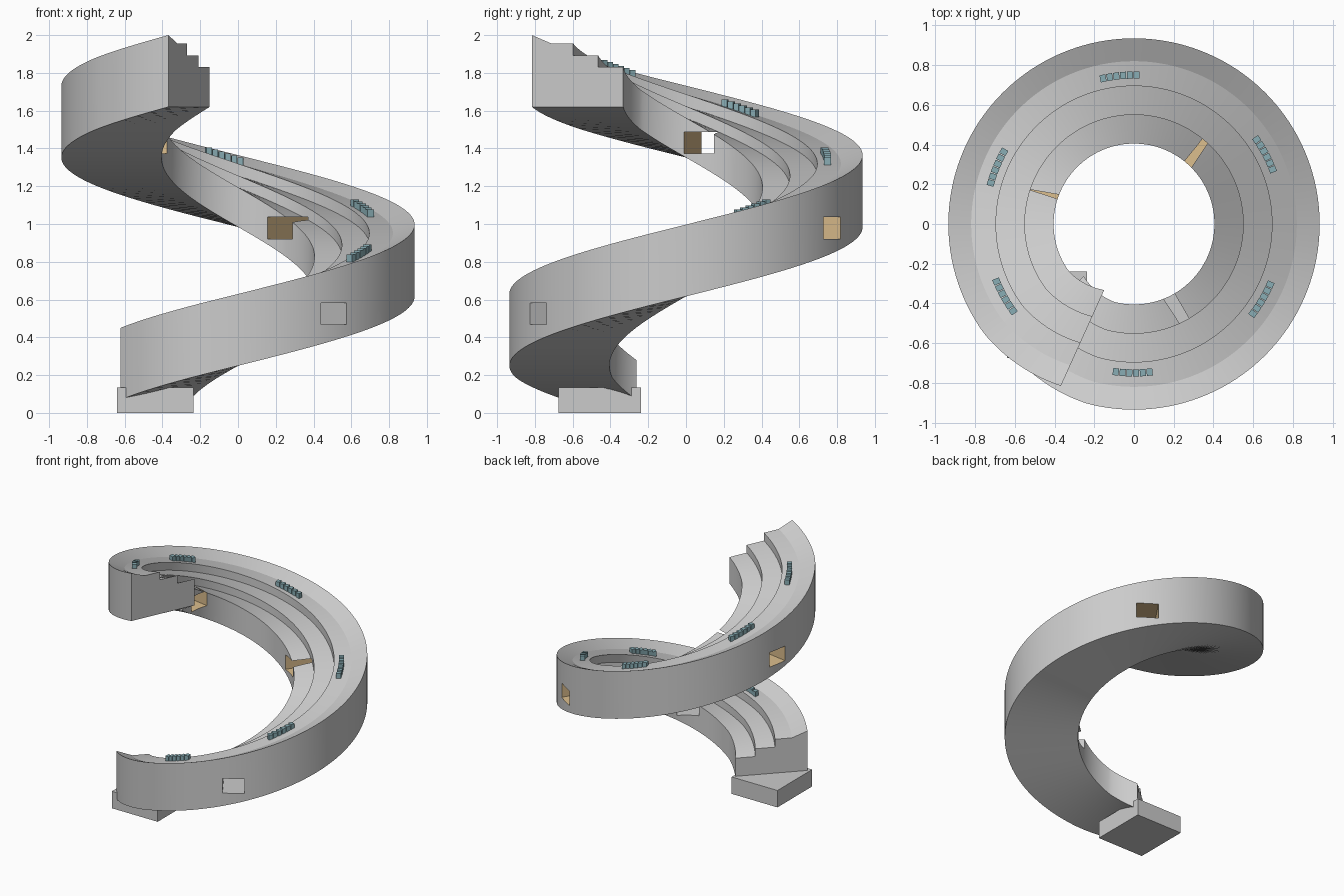
import bpy, bmesh, math
from mathutils import Matrix

if "Cube" in bpy.data.objects:
    bpy.data.objects.remove(bpy.data.objects["Cube"])

START, END = 226.0, 605.7          # sweep angles in degrees
Z0, RISE = 0.07, 1.55              # underside height at start, total climb
SEGS = 220


def underside(deg):
    return Z0 + RISE * (deg - START) / (END - START)


def pull_in(deg):
    # the path tightens slightly near both ends
    t = min(deg - START, END - deg) / 30
    return 0.04 * max(0.0, 1 - t) ** 1.2


def material(name, rgb):
    m = bpy.data.materials.new(name)
    m.diffuse_color = (*rgb, 1)
    m.use_nodes = True
    m.node_tree.nodes["Principled BSDF"].inputs["Base Color"].default_value = m.diffuse_color
    return m


def finish(bm, name, mat=None):
    bmesh.ops.recalc_face_normals(bm, faces=bm.faces)
    me = bpy.data.meshes.new(name)
    bm.to_mesh(me)
    bm.free()
    ob = bpy.data.objects.new(name, me)
    bpy.context.collection.objects.link(ob)
    if mat:
        me.materials.append(mat)
    return ob


def add_box(bm, size, loc, deg=0):
    m = (Matrix.Translation(loc) @ Matrix.Rotation(math.radians(deg), 4, 'Z')
         @ Matrix.Diagonal((*size, 1)))
    return bmesh.ops.create_cube(bm, size=1, matrix=m)


def polar(r, deg, z):
    a = math.radians(deg)
    return (r * math.cos(a), r * math.sin(a), z)


grey = material("stone_grey", (0.8, 0.82, 0.8))
orange = material("tunnel_orange", (0.72, 0.52, 0.27))
teal = material("seat_teal", (0.25, 0.42, 0.46))

# Helical ramp: stepped cross-section (radius, height) swept round the axis
profile = [(0.405, 0), (0.935, 0), (0.935, 0.38), (0.82, 0.335), (0.695, 0.335),
           (0.695, 0.272), (0.55, 0.272), (0.55, 0.21), (0.405, 0.21)]
bm = bmesh.new()
rings = []
for i in range(SEGS + 1):
    d = START + (END - START) * i / SEGS
    rings.append([bm.verts.new(polar(r - pull_in(d), d, underside(d) + h))
                  for r, h in profile])
n = len(profile)
for a, b in zip(rings, rings[1:]):
    for k in range(n):
        bm.faces.new((a[k], a[(k + 1) % n], b[(k + 1) % n], b[k]))
bm.faces.new(rings[0])
bm.faces.new(rings[-1])
ramp = finish(bm, "spiral_ramp", grey)

# Radial tunnels cut through the ramp, the upper two lined in orange
for i, (deg, z, mat) in enumerate([(303, 0.525, grey), (416, 0.978, orange),
                                   (530, 1.43, orange)]):
    bm = bmesh.new()
    add_box(bm, (0.9, 0.16, 0.116), polar(0.68, deg, z), deg)
    cutter = finish(bm, f"tunnel_cutter_{i}", mat)
    cutter.hide_render = True
    cutter.hide_set(True)
    mod = ramp.modifiers.new("tunnel", 'BOOLEAN')
    mod.operation = 'DIFFERENCE'
    mod.solver = 'EXACT'
    mod.material_mode = 'TRANSFER'
    mod.object = cutter
    bpy.context.view_layer.objects.active = ramp
    bpy.ops.object.modifier_apply(modifier=mod.name)
    bpy.data.objects.remove(cutter)

bpy.ops.object.select_all(action='DESELECT')
ramp.select_set(True)
bpy.context.view_layer.objects.active = ramp
bpy.ops.object.shade_smooth_by_angle(angle=math.radians(20))

# Rows of six small seats on the upper tier
for i, centre in enumerate([269.5, 329.5, 388, 455.5, 517.5, 569.2]):
    bm = bmesh.new()
    for k in range(6):
        d = centre + (k - 2.5) * 2.6
        add_box(bm, (0.036, 0.03, 0.04), polar(0.75, d, underside(d) + 0.352), d)
    finish(bm, f"seat_row_{i}", teal)

# Foundation block under the lower end
bm = bmesh.new()
add_box(bm, (0.405, 0.438, 0.135), (-0.438, -0.457, 0.0675))
finish(bm, "foundation_block", grey)
